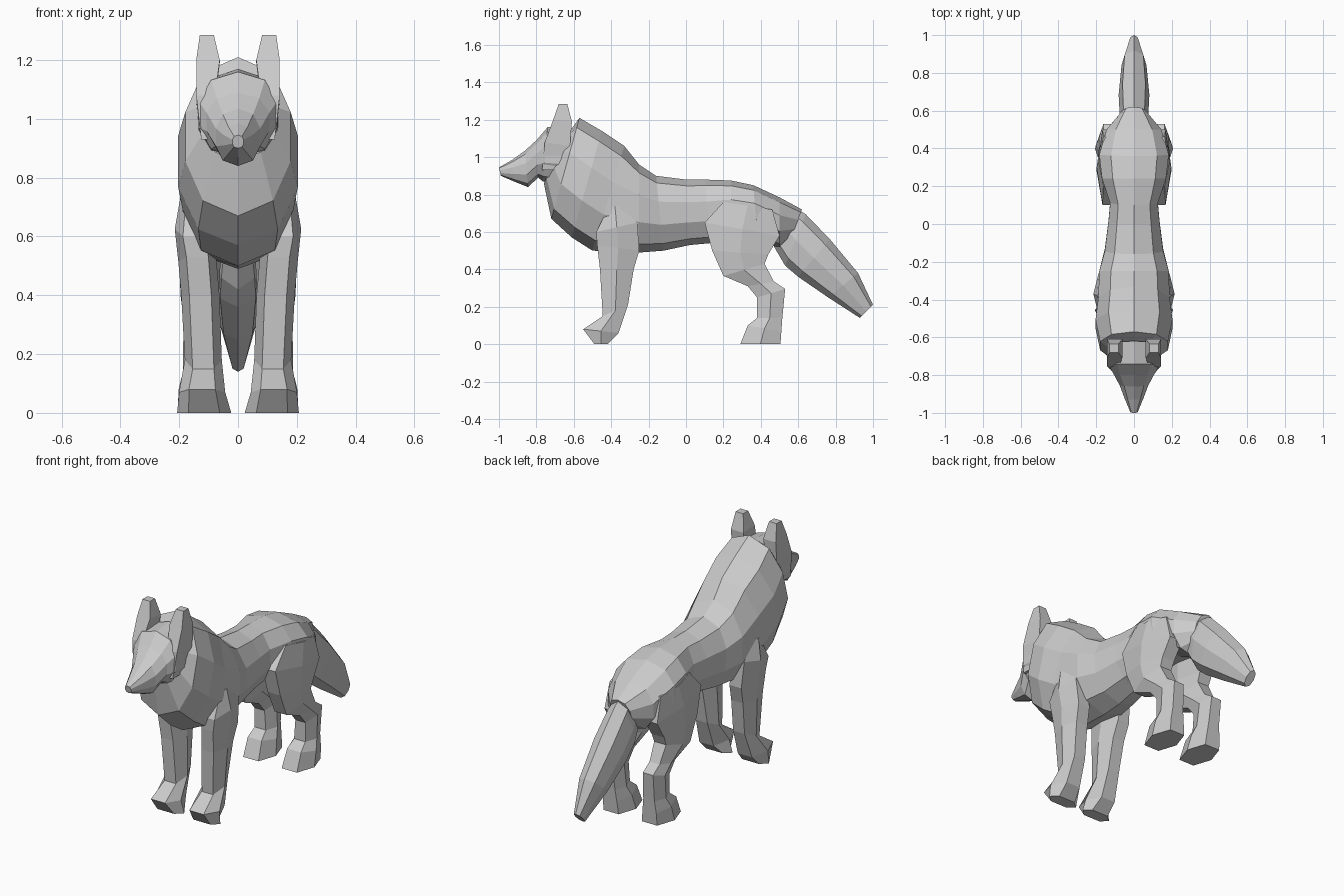
import bpy, bmesh
from math import sin, cos, pi


def power(v, p):
    return (abs(v) ** p) * (1 if v > 0 else -1)


def loft(name, rings, sides=10, flat=False, p=0.85, mirror=False):
    """Skin rings of (y1, z1, y2, z2, x_centre, half_width); the two points span each ring."""
    bm = bmesh.new()
    off = pi / sides if flat else 0
    grow = 1 / cos(off)
    loops = []
    for y1, z1, y2, z2, cx, w in rings:
        loop = []
        for i in range(sides):
            a = 2 * pi * i / sides + off
            t = cos(a) * grow / 2
            s = power(sin(a) * (grow if flat else 1 / sin(pi / 2 - pi / sides / 2)), p)
            loop.append(bm.verts.new((cx + w * s,
                                      (y1 + y2) / 2 + (y1 - y2) * t,
                                      (z1 + z2) / 2 + (z1 - z2) * t)))
        loops.append(loop)
    for r0, r1 in zip(loops, loops[1:]):
        for i in range(sides):
            j = (i + 1) % sides
            bm.faces.new((r0[i], r0[j], r1[j], r1[i]))
    bm.faces.new(loops[0])
    bm.faces.new(loops[-1][::-1])
    bmesh.ops.recalc_face_normals(bm, faces=bm.faces)
    me = bpy.data.meshes.new(name)
    bm.to_mesh(me)
    bm.free()
    ob = bpy.data.objects.new(name, me)
    bpy.context.collection.objects.link(ob)
    if mirror:
        ob.modifiers.new("mirror", 'MIRROR')
    return ob


# Mane, trunk and rump
loft("body", [
    (-.62, 1.14, -.76, .86, 0, .12),
    (-.57, 1.21, -.72, .67, 0, .185),
    (-.45, 1.14, -.61, .57, 0, .21),
    (-.33, 1.06, -.50, .50, 0, .195),
    (-.25, .96, -.25, .49, 0, .19),
    (-.16, .90, -.12, .50, 0, .16),
    (0, .88, .02, .53, 0, .14),
    (.10, .88, .13, .54, 0, .13),
    (.24, .875, .24, .58, 0, .175),
    (.36, .85, .38, .57, 0, .19),
    (.50, .785, .50, .51, 0, .15),
    (.62, .72, .56, .56, 0, .065)])

# Head with tapering muzzle
loft("head", [
    (-1.0, .945, -.99, .90, 0, .02),
    (-.93, .985, -.92, .87, 0, .05),
    (-.86, 1.035, -.845, .84, 0, .078),
    (-.80, 1.09, -.79, .89, 0, .11),
    (-.74, 1.16, -.765, .87, 0, .138),
    (-.62, 1.17, -.65, .85, 0, .14)], p=.8)

# Ears running down into the cheeks
loft("ears", [
    (-.77, .93, -.68, .93, .105, .02),
    (-.755, 1.08, -.62, 1.06, .11, .032),
    (-.71, 1.20, -.61, 1.19, .102, .04),
    (-.68, 1.285, -.635, 1.285, .106, .024)], sides=4, flat=True, p=1, mirror=True)

# Bushy tail
loft("tail", [
    (.58, .73, .46, .54, 0, .06),
    (.64, .695, .53, .42, 0, .075),
    (.77, .56, .60, .36, 0, .08),
    (.92, .38, .76, .25, 0, .065),
    (1.0, .21, .93, .14, 0, .025)], sides=8)

# Front legs
loft("front_legs", [
    (-.41, .74, -.35, .74, .15, .04),
    (-.48, .60, -.26, .65, .15, .058),
    (-.475, .53, -.25, .50, .138, .058),
    (-.46, .40, -.28, .40, .128, .058),
    (-.445, .15, -.31, .21, .118, .056),
    (-.55, .08, -.36, .06, .122, .07),
    (-.49, 0, -.42, 0, .115, .082)], sides=6, flat=True, p=.8, mirror=True)

# Hind legs
loft("hind_legs", [
    (.20, .76, .46, .72, .13, .05),
    (.10, .65, .50, .58, .125, .065),
    (.14, .50, .44, .48, .13, .062),
    (.20, .365, .42, .43, .13, .058),
    (.33, .31, .47, .335, .13, .05),
    (.38, .25, .53, .295, .13, .05),
    (.38, .14, .515, .14, .125, .055),
    (.33, .10, .51, .07, .125, .068),
    (.29, 0, .505, 0, .122, .075)], sides=6, flat=True, p=.8, mirror=True)
